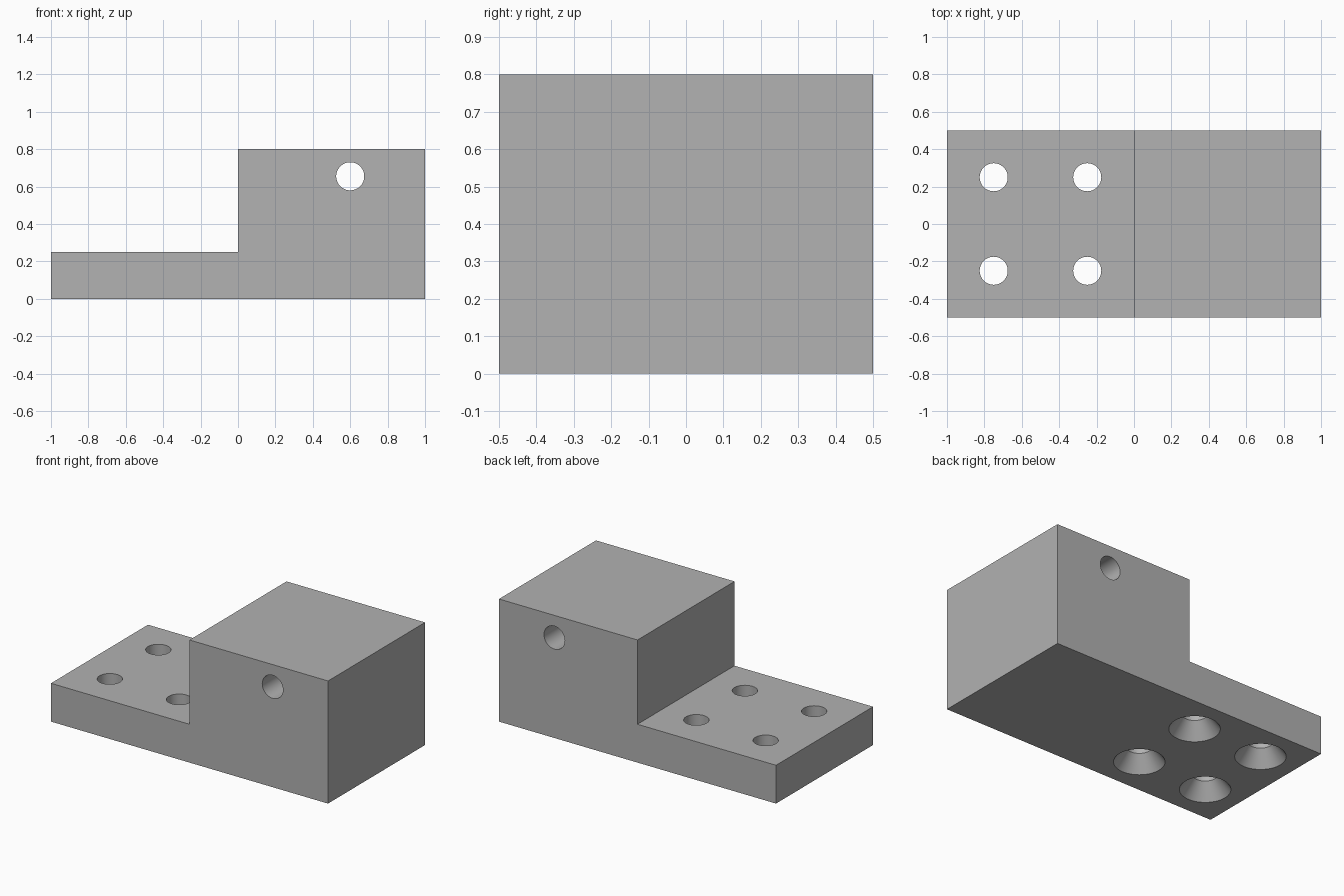
import bpy, bmesh, math

cube = bpy.data.objects.get("Cube")
if cube:
    bpy.data.objects.remove(cube, do_unlink=True)

# Single grey material
grey = bpy.data.materials.new("plain_grey")
grey.use_nodes = True
colour = (0.445, 0.445, 0.445, 1)
grey.diffuse_color = colour
for node in grey.node_tree.nodes:
    if node.type == 'BSDF_PRINCIPLED':
        node.inputs["Base Color"].default_value = colour


def finish(name, bm):
    bmesh.ops.recalc_face_normals(bm, faces=bm.faces)
    mesh = bpy.data.meshes.new(name)
    bm.to_mesh(mesh)
    bm.free()
    mesh.materials.append(grey)
    obj = bpy.data.objects.new(name, mesh)
    bpy.context.collection.objects.link(obj)
    return obj


def turned_cutter(name, profile, location, tilt=0, sides=64):
    """Closed solid of revolution from (radius, height) pairs."""
    bm = bmesh.new()
    rings = []
    for r, h in profile:
        angles = [2 * math.pi * i / sides for i in range(sides)]
        rings.append([bm.verts.new((r * math.cos(a), r * math.sin(a), h)) for a in angles])
    for low, high in zip(rings, rings[1:]):
        for i in range(sides):
            j = (i + 1) % sides
            bm.faces.new((low[i], low[j], high[j], high[i]))
    bm.faces.new(rings[0])
    bm.faces.new(rings[-1])
    obj = finish(name, bm)
    obj.location = location
    obj.rotation_euler.x = tilt
    obj.hide_render = True
    return obj


# Stepped body: side profile extruded along y
bm = bmesh.new()
outline = [(-1, 0), (1, 0), (1, 0.8), (0, 0.8), (0, 0.25), (-1, 0.25)]
side = bm.faces.new([bm.verts.new((x, -0.5, z)) for x, z in outline])
new = bmesh.ops.extrude_face_region(bm, geom=[side])["geom"]
bmesh.ops.translate(bm, vec=(0, 1, 0), verts=[v for v in new if isinstance(v, bmesh.types.BMVert)])
body = finish("stepped_block", bm)

# Cross hole through the tall end
hole = 0.075
cutters = [turned_cutter("cross_hole_cutter", [(hole, -0.6), (hole, 0.6)],
                         (0.6, 0, 0.655), math.pi / 2)]

# Four screw holes, countersunk from below
sink = [(0.165, -0.02), (hole, 0.1), (hole, 0.35)]
for x in (-0.75, -0.25):
    for y in (-0.25, 0.25):
        cutters.append(turned_cutter("screw_hole_cutter", sink, (x, y, 0)))

bpy.context.view_layer.objects.active = body
body.select_set(True)
for cutter in cutters:
    mod = body.modifiers.new("hole", 'BOOLEAN')
    mod.operation = 'DIFFERENCE'
    mod.solver = 'EXACT'
    mod.object = cutter
    bpy.ops.object.modifier_apply(modifier=mod.name)
for cutter in cutters:
    bpy.data.objects.remove(cutter, do_unlink=True)

# Smooth hole walls, crisp block edges
bpy.ops.object.shade_smooth_by_angle(angle=math.radians(20))
